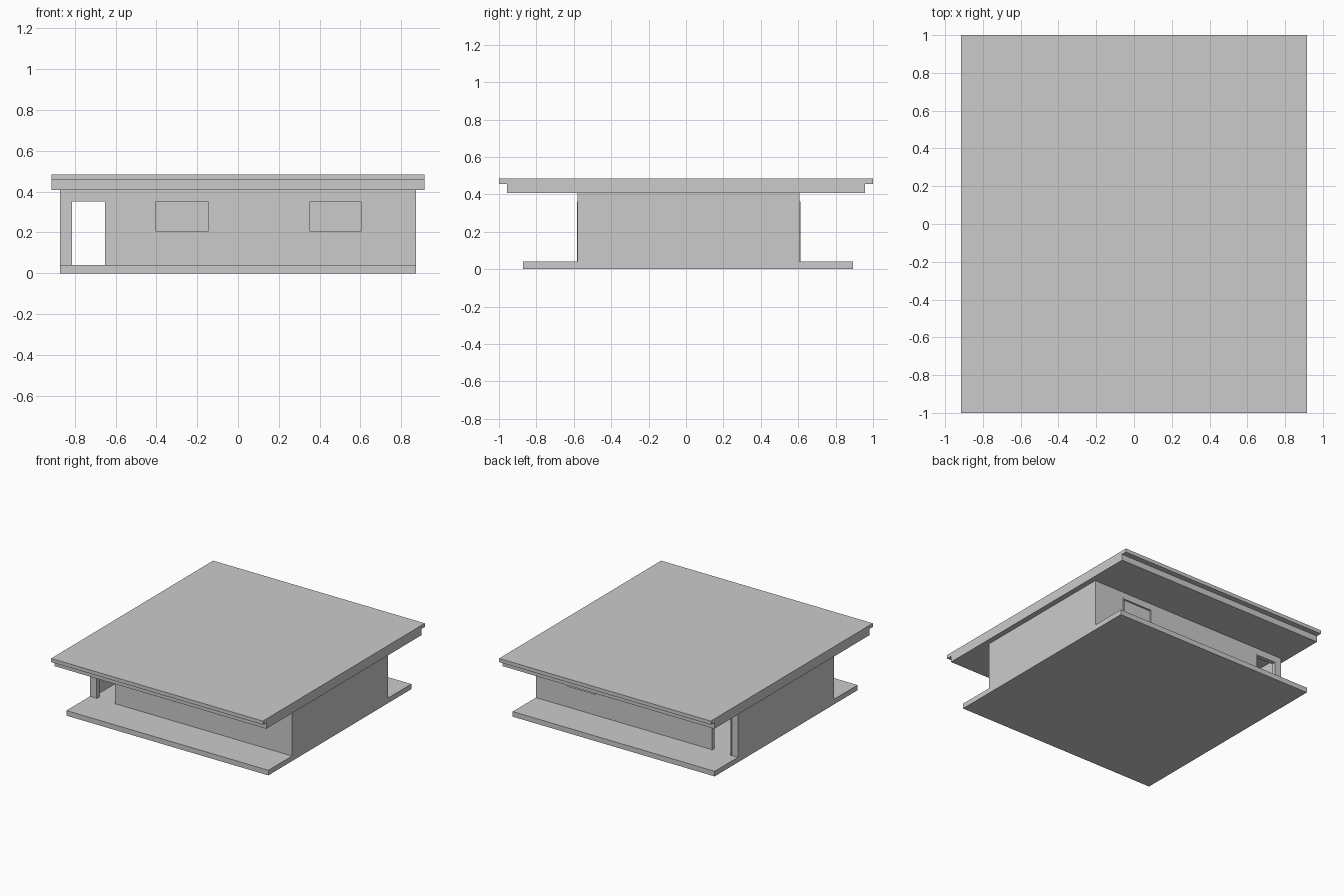
import bpy
import bmesh

if "Cube" in bpy.data.objects:
    bpy.data.objects.remove(bpy.data.objects["Cube"])


def add_boxes(name, boxes):
    """One mesh object made of axis-aligned boxes (x0, x1, y0, y1, z0, z1)."""
    bm = bmesh.new()
    for x0, x1, y0, y1, z0, z1 in boxes:
        verts = bmesh.ops.create_cube(bm, size=1)["verts"]
        for v in verts:
            v.co.x = x1 if v.co.x > 0 else x0
            v.co.y = y1 if v.co.y > 0 else y0
            v.co.z = z1 if v.co.z > 0 else z0
    mesh = bpy.data.meshes.new(name)
    bm.to_mesh(mesh)
    bm.free()
    obj = bpy.data.objects.new(name, mesh)
    bpy.context.collection.objects.link(obj)
    return obj


def cut(target, name, boxes):
    """Subtract hidden cutter boxes from the target."""
    cutter = add_boxes(name, boxes)
    cutter.hide_render = True
    cutter.hide_viewport = False
    cutter.display_type = 'WIRE'
    mod = target.modifiers.new(name, 'BOOLEAN')
    mod.operation = 'DIFFERENCE'
    mod.solver = 'EXACT'
    mod.object = cutter


HALF_X, FRONT, BACK = 0.873, -0.58, 0.607
FLOOR, EAVES, T = 0.04, 0.408, 0.025
TRIM, PROUD = 0.01, 0.004

# Ground slab and two-step roof
add_boxes("floor_slab", [(-HALF_X, HALF_X, -0.872, 0.893, 0, FLOOR)])
add_boxes("roof_ceiling", [(-0.915, 0.915, -0.957, 0.957, EAVES, 0.456)])
add_boxes("roof_top", [(-0.915, 0.915, -1, 1, 0.456, 0.485)])

# Openings: wall, x range, z range, is a window
DOOR = (-0.823, -0.643, FLOOR, 0.363)
WIN_L = (-0.412, -0.138, 0.194, 0.363)
WIN_R = (0.343, 0.613, 0.194, 0.363)
openings = [
    ("front", DOOR, False), ("back", DOOR, False),
    ("front", WIN_L, True), ("front", WIN_R, True), ("back", WIN_R, True),
]

# Hollow walls
walls = add_boxes("walls", [(-HALF_X, HALF_X, FRONT, BACK, FLOOR, EAVES)])
cut(walls, "room_cutter",
    [(-HALF_X + T, HALF_X - T, FRONT + T, BACK - T, FLOOR - 0.02, EAVES + 0.02)])

for i, (side, (x0, x1, z0, z1), is_window) in enumerate(openings):
    y0, y1 = (FRONT, FRONT + T) if side == "front" else (BACK - T, BACK)
    label = f"{side}_{'window' if is_window else 'door'}_{i}"
    bottom = z0 if is_window else z0 - 0.02
    cut(walls, label + "_cutter", [(x0, x1, y0 - 0.02, y1 + 0.02, bottom, z1)])

    # Slim frame standing slightly proud of the wall
    f0, f1 = y0 - PROUD, y1 + PROUD
    bars = [(x0, x0 + TRIM, f0, f1, z0, z1 - TRIM),
            (x1 - TRIM, x1, f0, f1, z0, z1 - TRIM),
            (x0, x1, f0, f1, z1 - TRIM, z1)]
    if is_window:
        bars = [(a, b, c, d, z0 + TRIM, f) for a, b, c, d, e, f in bars[:2]] + [
            bars[2], (x0, x1, f0, f1, z0, z0 + TRIM)]
        # Closed pane in the middle of the wall
        ym = (y0 + y1) / 2
        add_boxes(label + "_pane", [(x0 + TRIM, x1 - TRIM, ym - 0.003, ym + 0.003,
                                     z0 + TRIM, z1 - TRIM)])
    add_boxes(label + "_frame", bars)
